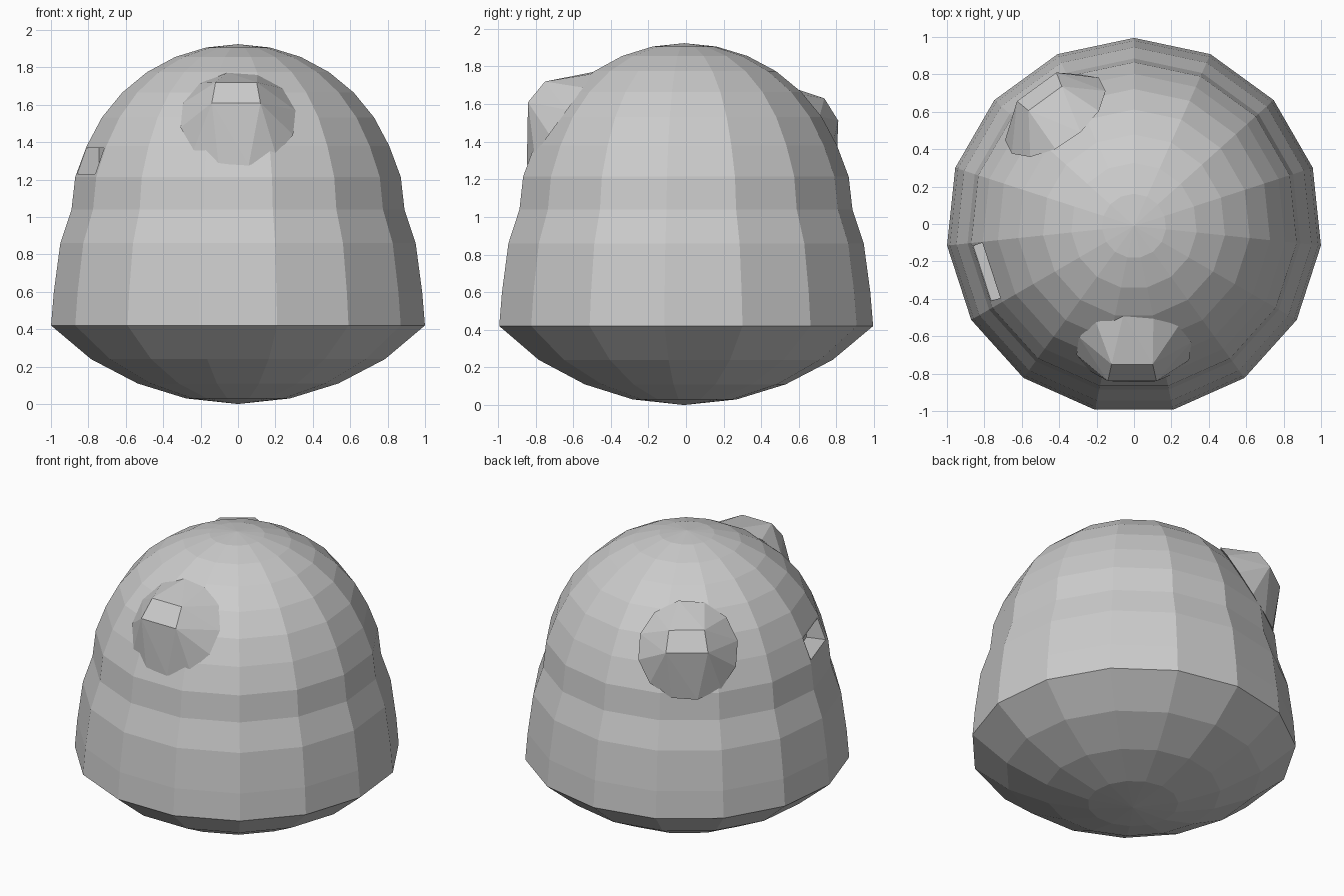
import bpy, bmesh
from math import sin, cos, pi, radians
from mathutils import Vector, Matrix

if "Cube" in bpy.data.objects:
    bpy.data.objects.remove(bpy.data.objects["Cube"])

SIDES, DOME_R, DOME_Z, SHIFT = 15, 0.88, 1.04, Vector((0, -0.01, 0))


def make_object(name, bm):
    bmesh.ops.recalc_face_normals(bm, faces=bm.faces)
    mesh = bpy.data.meshes.new(name)
    bm.to_mesh(mesh)
    bm.free()
    obj = bpy.data.objects.new(name, mesh)
    bpy.context.collection.objects.link(obj)
    return obj


# Body: 15-sided revolve, shallow bowl bottom, flared skirt, round dome
profile = [(0.28, 0.03), (0.54, 0.11), (0.79, 0.24), (1.005, 0.42),
           (0.99, 0.60), (0.955, 0.86), (0.895, 1.04)]
for i in range(1, 8):
    a = radians(11.25 * i)
    r = 0.875 if i == 1 else DOME_R * cos(a)
    profile.append((r, DOME_Z + DOME_R * sin(a) + 0.003))

bm = bmesh.new()
rings = []
for r, z in profile:
    rings.append([bm.verts.new(SHIFT + Vector((
        r * cos(pi / 2 + 2 * pi * k / SIDES),
        r * sin(pi / 2 + 2 * pi * k / SIDES), z))) for k in range(SIDES)])
bottom = bm.verts.new(SHIFT)
top = bm.verts.new(SHIFT + Vector((0, 0, DOME_Z + DOME_R + 0.004)))
for k in range(SIDES):
    n = (k + 1) % SIDES
    for lo, hi in zip(rings, rings[1:]):
        bm.faces.new((lo[k], lo[n], hi[n], hi[k]))
    bm.faces.new((bottom, rings[0][n], rings[0][k]))
    bm.faces.new((top, rings[-1][k], rings[-1][n]))
body = make_object("body", bm)

# Mouth recess between the two eyes
bm = bmesh.new()
bmesh.ops.create_cube(bm, size=1, matrix=(
    Matrix.Rotation(radians(198), 4, 'Z') @ Matrix.Translation((0.87, 0, 1.30))
    @ Matrix.Diagonal((0.28, 0.31, 0.14, 1))))
cutter = make_object("mouth_cutter", bm)
cutter.hide_render = True
mod = body.modifiers.new("mouth", 'BOOLEAN')
mod.operation, mod.object, mod.solver = 'DIFFERENCE', cutter, 'EXACT'
bpy.context.view_layer.objects.active = body
bpy.ops.object.modifier_apply(modifier=mod.name)
bpy.data.objects.remove(cutter)


# Eyes: round base on the dome rising to an off-centre blunt tip
def eye(name, turn, drop):
    centre = Vector((0, 0, DOME_Z))
    place = (Matrix.Rotation(radians(turn), 4, 'Z')
             @ Matrix.Rotation(radians(drop), 4, 'X'))
    tilt = Matrix.Rotation(radians(-36), 4, 'X')
    spread = radians(20.8)
    pts = []
    for k in range(12):
        a = 2 * pi * (k + 0.35) / 12
        pts.append(tilt @ (Vector((sin(spread) * cos(a), -cos(spread),
                                   sin(spread) * sin(a))) * DOME_R))
    for x, y, z in ((-0.12, -0.75, 1.72), (0.10, -0.75, 1.72),
                    (0.12, -0.84, 1.61), (-0.14, -0.84, 1.61)):
        pts.append(Vector((x, y, z)) - centre)
    bm = bmesh.new()
    verts = [bm.verts.new(place @ p + centre) for p in pts]
    bmesh.ops.convex_hull(bm, input=verts)
    return make_object(name, bm)


eye("front_eye", 0, 0)
eye("back_eye", -144, 6.5)
